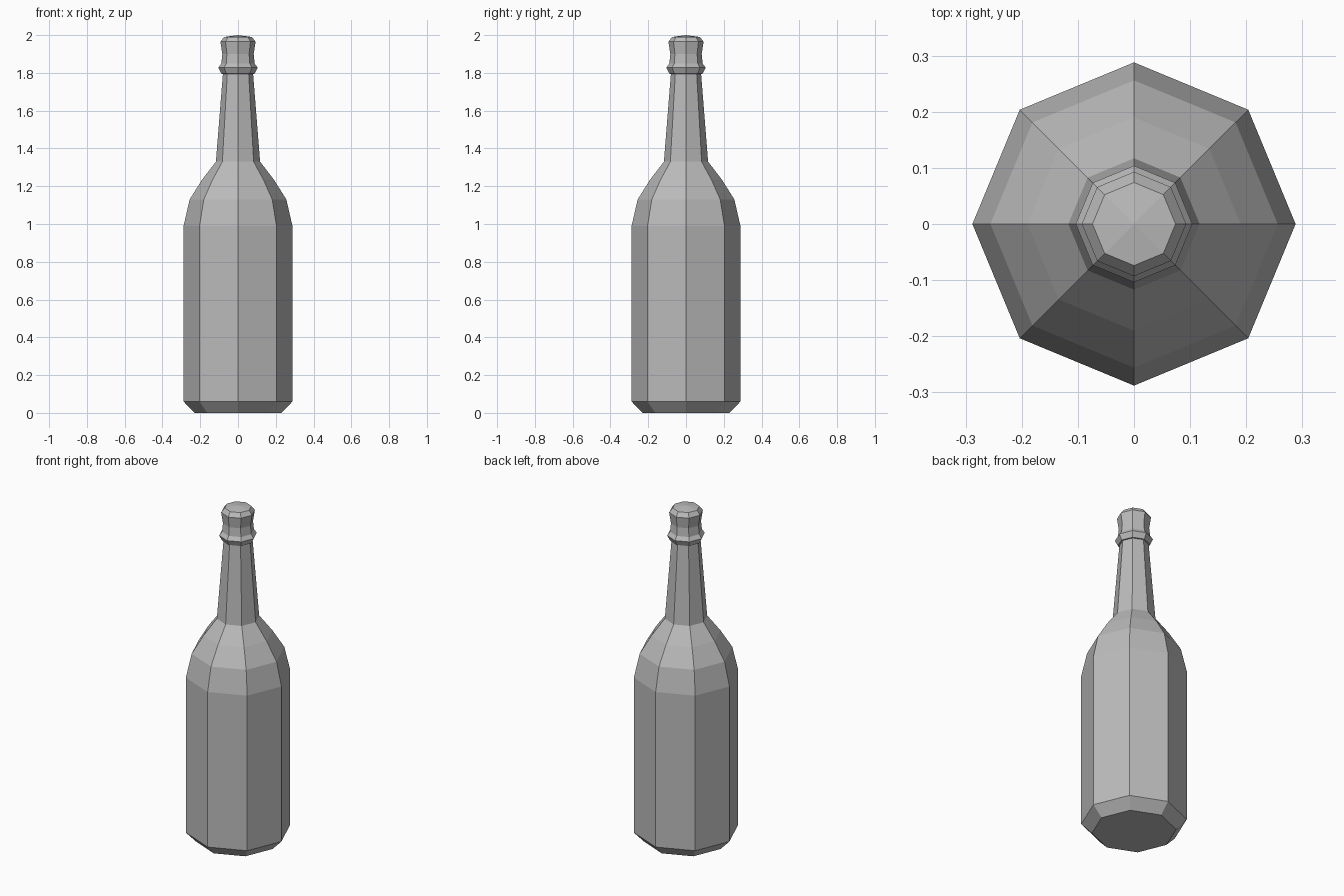
import bpy
import bmesh
from math import cos, sin, tau

if "Cube" in bpy.data.objects:
    bpy.data.objects.remove(bpy.data.objects["Cube"])

SIDES = 8


def make_material(name, color):
    mat = bpy.data.materials.new(name)
    mat.use_nodes = True
    mat.diffuse_color = color
    mat.node_tree.nodes["Principled BSDF"].inputs["Base Color"].default_value = color
    return mat


def lathe(name, profile, mat):
    """Flat-faced solid of revolution; a radius of 0 makes a pointed end."""
    bm = bmesh.new()
    rings = []
    for r, z in profile:
        count = SIDES if r else 1
        rings.append([bm.verts.new((r * cos(tau * i / SIDES), r * sin(tau * i / SIDES), z))
                      for i in range(count)])
    for low, high in zip(rings, rings[1:]):
        for i in range(SIDES):
            j = (i + 1) % SIDES
            if len(high) == 1:
                bm.faces.new((low[i], low[j], high[0]))
            else:
                bm.faces.new((low[i], low[j], high[j], high[i]))
    bm.faces.new(rings[0][::-1])
    bmesh.ops.recalc_face_normals(bm, faces=bm.faces)
    mesh = bpy.data.meshes.new(name)
    bm.to_mesh(mesh)
    bm.free()
    mesh.materials.append(mat)
    obj = bpy.data.objects.new(name, mesh)
    bpy.context.collection.objects.link(obj)
    return obj


grey = make_material("plain grey", (0.5, 0.5, 0.5, 1))

# Base bevel, body, shoulder, neck, collar, lip and shallow domed cap
lathe("bottle", [
    (0.23, 0), (0.288, 0.06),
    (0.288, 0.99), (0.256, 1.13), (0.19, 1.235), (0.117, 1.33),
    (0.08, 1.795), (0.088, 1.796), (0.104, 1.828), (0.088, 1.85),
    (0.083, 1.9), (0.093, 1.965), (0.074, 1.99), (0, 2.0),
], grey)
